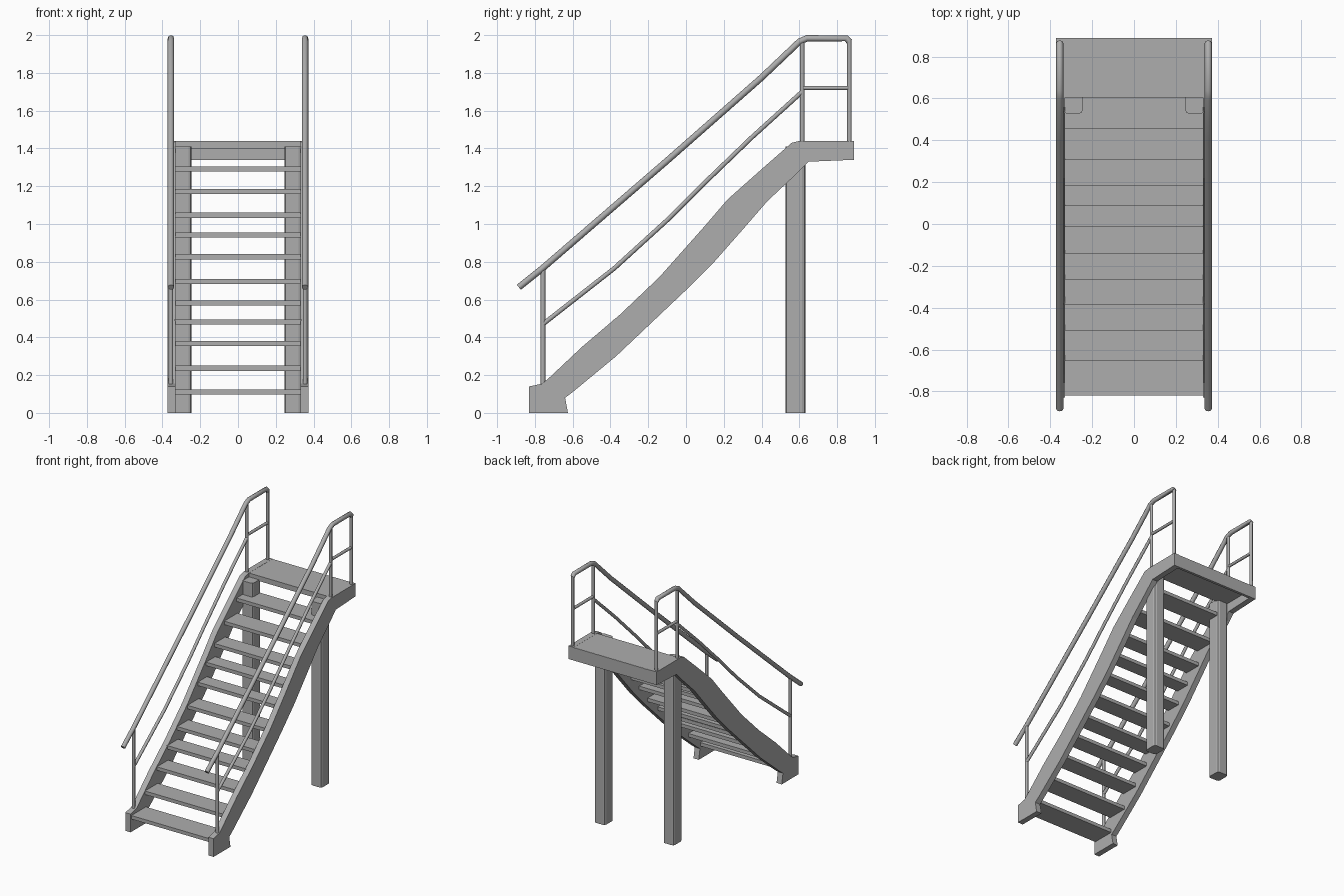
import bpy
import bmesh

cube = bpy.data.objects.get("Cube")
if cube:
    bpy.data.objects.remove(cube, do_unlink=True)

steel = bpy.data.materials.new("grey_steel")
steel.use_nodes = True
GREY = (0.42, 0.42, 0.42, 1)
steel.diffuse_color = GREY
bsdf = next(n for n in steel.node_tree.nodes if n.type == 'BSDF_PRINCIPLED')
bsdf.inputs["Base Color"].default_value = GREY
bsdf.inputs["Roughness"].default_value = 0.7


def link(name, data):
    data.materials.append(steel)
    ob = bpy.data.objects.new(name, data)
    bpy.context.scene.collection.objects.link(ob)
    return ob


def box(name, x, y, z, bevel=0.0):
    """Box from (min, max) ranges on each axis."""
    bm = bmesh.new()
    bmesh.ops.create_cube(bm, size=1)
    for v in bm.verts:
        v.co = [r[0] if c < 0 else r[1] for c, r in zip(v.co, (x, y, z))]
    me = bpy.data.meshes.new(name)
    if bevel:
        upright = [e for e in bm.edges if abs(e.verts[0].co.z - e.verts[1].co.z) > 0.1]
        bmesh.ops.bevel(bm, geom=upright, offset=bevel, segments=2,
                        profile=0.5, affect='EDGES')
    bm.to_mesh(me)
    bm.free()
    return link(name, me)


def side_plate(name, outline, x0, x1):
    """Extrude a (y, z) outline across x."""
    bm = bmesh.new()
    face = bm.faces.new([bm.verts.new((x0, y, z)) for y, z in outline])
    ext = bmesh.ops.extrude_face_region(bm, geom=[face])
    for v in ext["geom"]:
        if isinstance(v, bmesh.types.BMVert):
            v.co.x = x1
    bmesh.ops.recalc_face_normals(bm, faces=bm.faces)
    me = bpy.data.meshes.new(name)
    bm.to_mesh(me)
    bm.free()
    return link(name, me)


def tube(name, x, path, radius):
    """Round bar along a (y, z) path at a fixed x."""
    cu = bpy.data.curves.new(name, 'CURVE')
    cu.dimensions = '3D'
    cu.bevel_depth = radius
    cu.bevel_resolution = 2
    cu.use_fill_caps = True
    sp = cu.splines.new('POLY')
    sp.points.add(len(path) - 1)
    for p, (y, z) in zip(sp.points, path):
        p.co = (x, y, z, 1)
    sp.use_smooth = True
    return link(name, cu)


STRINGER = [
    (-0.83, 0), (-0.83, 0.14), (-0.76, 0.155), (-0.72, 0.19), (-0.55, 0.35),
    (-0.35, 0.52), (-0.14, 0.72), (0.1, 0.99), (0.22, 1.13), (0.4, 1.29),
    (0.56, 1.43), (0.6, 1.44), (0.89, 1.44), (0.89, 1.34), (0.65, 1.33),
    (0.59, 1.27), (0.43, 1.12), (0.3, 0.97), (0.15, 0.8), (0, 0.65),
    (-0.37, 0.3), (-0.6, 0.11), (-0.64, 0.08), (-0.625, 0)]
HANDRAIL = [(-0.885, 0.665), (-0.76, 0.765), (-0.1, 1.335), (0.4, 1.775),
            (0.6, 1.965), (0.64, 1.983), (0.85, 1.983), (0.865, 1.965)]
MID_RAIL = [(-0.757, 0.47), (-0.38, 0.765), (-0.1, 1.02), (0.08, 1.2),
            (0.35, 1.46), (0.615, 1.7)]

# Stringers, legs and railings on both sides
for side, s in (("left", 1), ("right", -1)):
    side_plate(side + "_stringer", STRINGER, 0.33 * s, 0.374 * s)
    box(side + "_leg", sorted((0.245 * s, 0.338 * s)), (0.527, 0.632), (0, 1.41), 0.018)
    rail_x = 0.355 * s
    tube(side + "_handrail", rail_x, HANDRAIL, 0.017)
    tube(side + "_middle_rail", rail_x, MID_RAIL, 0.012)
    tube(side + "_landing_rail", rail_x, [(0.615, 1.72), (0.865, 1.72)], 0.011)
    for part, y, low, high in (("bottom", -0.757, 0.14, 0.765),
                               ("middle", 0.615, 1.42, 1.97),
                               ("top", 0.865, 1.42, 1.975)):
        tube(f"{side}_{part}_post", rail_x, [(y, low), (y, high)], 0.012)

# Treads: front edge and top height of each step
fronts = [-0.82, -0.655, -0.51, -0.385, -0.265, -0.14, -0.015,
          0.085, 0.185, 0.305, 0.455, 0.61]
tops = [0.125, 0.25, 0.38, 0.495, 0.595, 0.71, 0.84, 0.955, 1.06, 1.185, 1.305]
for i, top in enumerate(tops):
    box(f"tread_{i + 1}", (-0.335, 0.335), (fronts[i], fronts[i + 1] + 0.01),
        (top - 0.027, top))

# Landing plate with a back fascia
box("landing", (-0.335, 0.335), (0.605, 0.888), (1.4, 1.439))
box("landing_back_fascia", (-0.335, 0.335), (0.87, 0.89), (1.34, 1.438))
